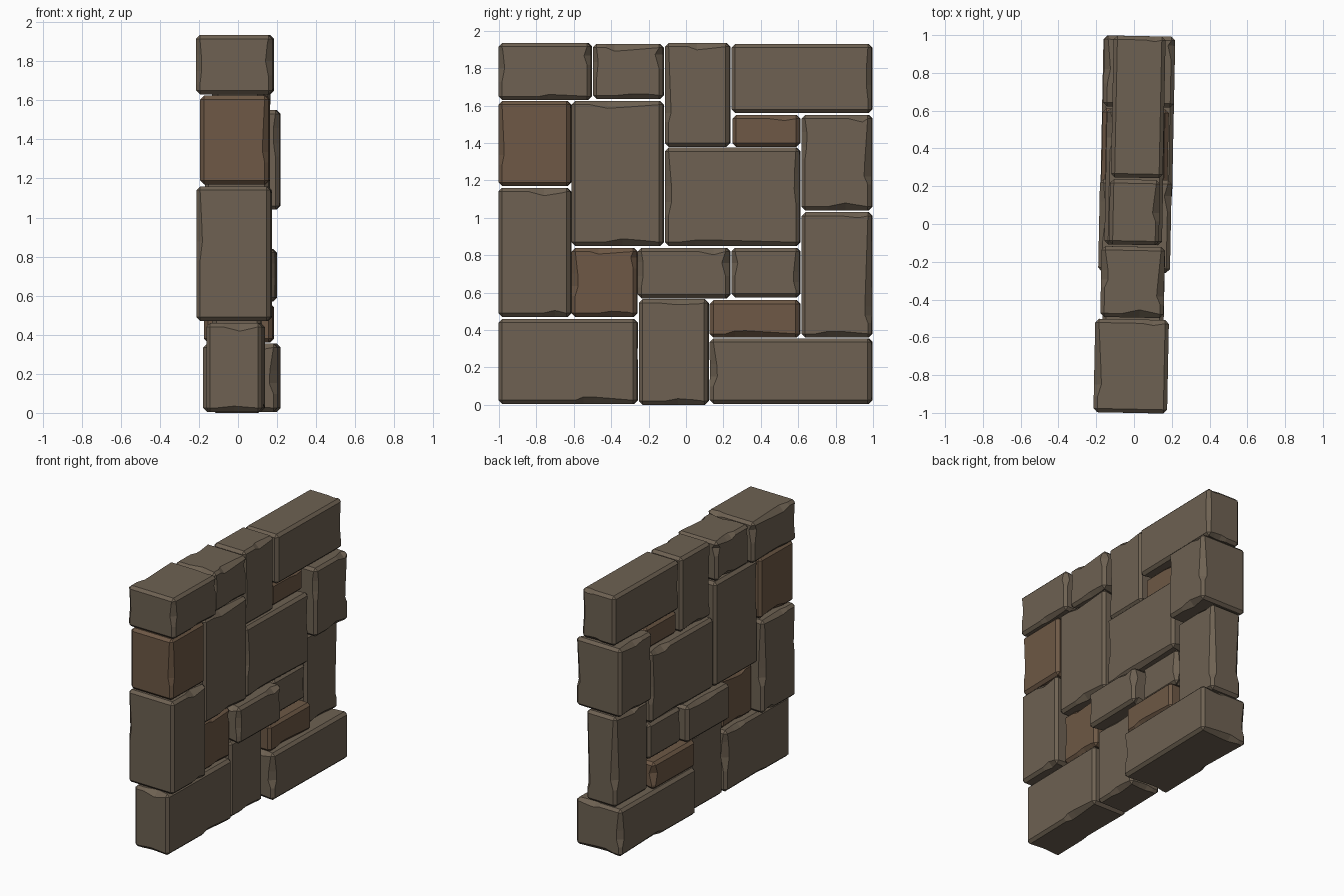
import bpy, bmesh, random
from mathutils import Vector, Matrix

if "Cube" in bpy.data.objects:
    bpy.data.objects.remove(bpy.data.objects["Cube"])

random.seed(7)
CHAMFER = 0.02


def material(name, color):
    m = bpy.data.materials.new(name)
    m.diffuse_color = color
    m.use_nodes = True
    m.node_tree.nodes["Principled BSDF"].inputs["Base Color"].default_value = m.diffuse_color
    return m


GREY = material("grey_stone", (0.155, 0.120, 0.084, 1))
BROWN = material("brown_stone", (0.155, 0.098, 0.060, 1))


def chip_strip(bm, face, half):
    """Break one chamfer strip with a few cross cuts and push some inwards."""
    n = face.normal
    axis = min(range(3), key=lambda i: abs(n[i]))
    b, c = [i for i in range(3) if i != axis]
    length = half[axis] - CHAMFER
    t = random.uniform(-0.85, 0.5)
    w = random.uniform(0.04, 0.10) / length
    cuts = [(t, 0.0), (t + w, random.uniform(0.008, 0.022)),
            (t + 2.2 * w, random.uniform(0.0, 0.006))]
    strip = [face]
    for pos, depth in cuts:
        if abs(pos) > 0.93:
            continue
        normal = Vector((0, 0, 0))
        normal[axis] = 1
        geom = set(strip)
        for f in strip:
            geom.update(f.edges)
            geom.update(f.verts)
        res = bmesh.ops.bisect_plane(bm, geom=list(geom), dist=1e-5,
                                     plane_co=normal * pos * length, plane_no=normal)
        strip = [g for g in res["geom"] if isinstance(g, bmesh.types.BMFace)]
        for v in [g for g in res["geom_cut"] if isinstance(g, bmesh.types.BMVert)]:
            # slide the point inside the flat face it borders
            k = c if abs(abs(v.co[b]) - half[b]) < 1e-4 else b
            v.co[k] -= depth * (1 if v.co[k] > 0 else -1)


def stone(name, x0, x1, y0, y1, z0, z1, mat):
    half = Vector((x1 - x0, y1 - y0, z1 - z0)) / 2
    bm = bmesh.new()
    bmesh.ops.create_cube(bm, size=2)
    bmesh.ops.scale(bm, vec=half, verts=bm.verts)
    bmesh.ops.bevel(bm, geom=bm.edges[:], offset=CHAMFER, offset_type='OFFSET',
                    segments=1, profile=0.5, affect='EDGES')
    bm.normal_update()
    strips = [f for f in bm.faces if sum(abs(k) > 0.1 for k in f.normal) == 2]
    for f in strips:
        if random.random() < 0.6:
            chip_strip(bm, f, half)
    bmesh.ops.rotate(bm, cent=(0, 0, 0), verts=bm.verts,
                     matrix=Matrix.Rotation(-0.02, 3, 'Z'))
    bmesh.ops.recalc_face_normals(bm, faces=bm.faces)
    me = bpy.data.meshes.new(name)
    bm.to_mesh(me)
    bm.free()
    me.materials.append(mat)
    ob = bpy.data.objects.new(name, me)
    ob.location = ((x0 + x1) / 2, (y0 + y1) / 2, (z0 + z1) / 2)
    bpy.context.collection.objects.link(ob)


# each stone: x range, y range, z range, material
STONES = [
    # top course
    (-0.21, 0.18, -1.0, -0.505, 1.63, 1.935, GREY),
    (-0.175, 0.16, -0.495, -0.12, 1.635, 1.93, GREY),
    (-0.13, 0.135, -0.11, 0.235, 1.38, 1.935, GREY),
    (-0.115, 0.16, 0.245, 0.995, 1.56, 1.93, GREY),
    # middle courses
    (-0.19, 0.16, -1.0, -0.615, 1.17, 1.625, BROWN),
    (-0.165, 0.16, -0.61, -0.12, 0.85, 1.625, GREY),
    (-0.15, 0.155, -0.11, 0.61, 0.85, 1.375, GREY),
    (-0.10, 0.11, 0.25, 0.61, 1.38, 1.55, BROWN),
    (-0.16, 0.215, 0.62, 0.995, 1.04, 1.55, GREY),
    (-0.21, 0.17, -1.0, -0.615, 0.47, 1.16, GREY),
    (-0.12, 0.12, -0.61, -0.26, 0.47, 0.84, BROWN),
    (-0.185, 0.195, -0.255, 0.235, 0.57, 0.84, GREY),
    (-0.13, 0.13, 0.245, 0.61, 0.575, 0.84, GREY),
    (-0.12, 0.13, 0.62, 0.995, 0.36, 1.03, GREY),
    # bottom course
    (-0.155, 0.13, -1.0, -0.26, 0.005, 0.46, GREY),
    (-0.13, 0.12, -0.25, 0.12, 0.0, 0.565, GREY),
    (-0.17, 0.18, 0.13, 0.61, 0.36, 0.56, BROWN),
    (-0.17, 0.21, 0.13, 0.995, 0.005, 0.355, GREY),
]
for i, s in enumerate(STONES):
    stone(f"wall_stone_{i + 1:02d}", *s)
